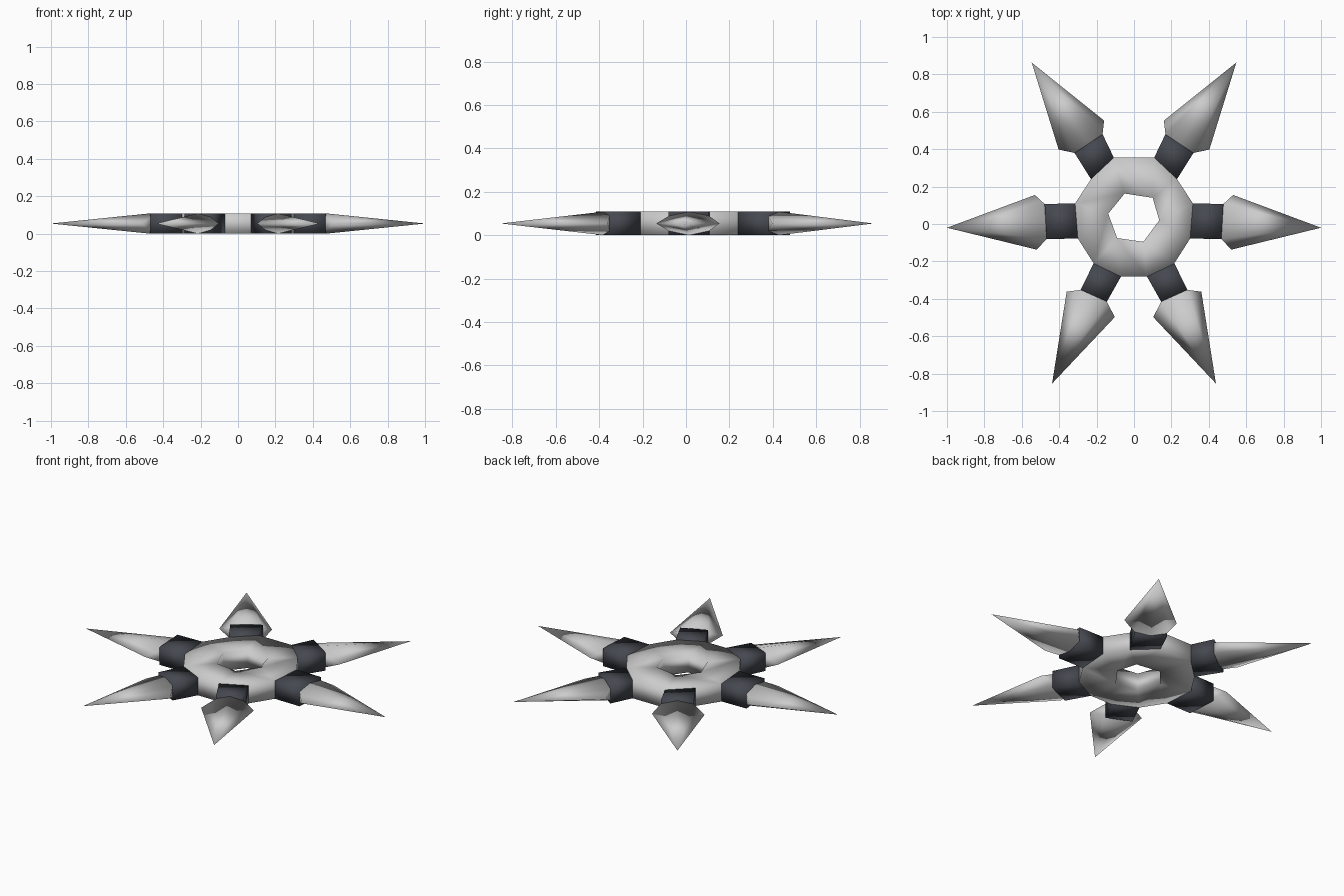
import bpy, bmesh
from mathutils import Vector

if "Cube" in bpy.data.objects:
    bpy.data.objects.remove(bpy.data.objects["Cube"])

H = 0.108          # full thickness
M = H / 2          # mid plane

dark = bpy.data.materials.new("dark_grip")
dark.diffuse_color = (0.06, 0.065, 0.08, 1)
dark.use_nodes = True
dark.node_tree.nodes["Principled BSDF"].inputs["Base Color"].default_value = dark.diffuse_color


def make(name, verts, faces, mat=None):
    me = bpy.data.meshes.new(name)
    me.from_pydata([tuple(v) for v in verts], [], faces)
    bm = bmesh.new()
    bm.from_mesh(me)
    bmesh.ops.recalc_face_normals(bm, faces=bm.faces)
    for f in bm.faces:
        f.smooth = True
    bm.to_mesh(me)
    bm.free()
    ob = bpy.data.objects.new(name, me)
    bpy.context.collection.objects.link(ob)
    if mat:
        me.materials.append(mat)
    return ob


# Each arm on the +x side: root edge, grip end edge, head shoulders, tip (left to right looking outward)
arms = {
    "upper": [(0.108, 0.355), (0.23, 0.24), (0.318, 0.38), (0.168, 0.48),
              (0.16, 0.553), (0.403, 0.398), (0.547, 0.863)],
    "side": [(0.315, 0.11), (0.30, -0.078), (0.467, -0.08), (0.478, 0.107),
             (0.53, 0.155), (0.52, -0.137), (1.0, -0.02)],
    "lower": [(0.216, -0.21), (0.07, -0.282), (0.145, -0.415), (0.285, -0.352),
              (0.36, -0.362), (0.103, -0.498), (0.438, -0.853)],
}

# Central ring: twelve-sided outside, slightly turned hexagonal hole
right = [p for k in ("upper", "side", "lower") for p in arms[k][:2]]
outer = right + [(-x, y) for x, y in reversed(right)]
inner = [(0.10, 0.14), (0.135, 0.02), (0.05, -0.095),
         (-0.09, -0.075), (-0.138, 0.055), (-0.05, 0.163)]
verts = [(x, y, z) for z in (0, H) for x, y in outer + inner]
faces = []
for i in range(6):
    a, b, c = 2 * i, 2 * i + 1, (2 * i + 2) % 12
    p, q = 12 + i, 12 + (i + 1) % 6
    for o in (0, 18):
        faces += [(a + o, b + o, p + o), (b + o, c + o, q + o, p + o)]
    for u, v in ((a, b), (b, c), (p, q)):
        faces.append((u, v, v + 18, u + 18))
make("centre_ring", verts, faces)

# Grips and spear heads, both sides
for side, sx in (("right", 1), ("left", -1)):
    for key, pts in arms.items():
        r0, r1, e1, e0, s0, s1, tip = [Vector((sx * x, y, 0)) for x, y in pts]
        up = Vector((0, 0, 1))

        # Box grip
        quad = [r0, r1, e1, e0]
        make(f"{side}_{key}_grip", quad + [v + up * H for v in quad],
             [(0, 1, 2, 3), (4, 5, 6, 7)] +
             [(i, (i + 1) % 4, (i + 1) % 4 + 4, i + 4) for i in range(4)], dark)

        # Spear head: lens-shaped collar, wide shoulders, long point
        c = (e0 + e1) / 2
        section = [s0 + up * M, e0 + up * 0.088, c + up * H, e1 + up * 0.088,
                   s1 + up * M, e1 + up * 0.02, c, e0 + up * 0.02]
        faces = [(i, (i + 1) % 8, 8) for i in range(8)]
        faces += [(0, 1, 7), (3, 4, 5), (1, 2, 3, 5, 6, 7)]
        make(f"{side}_{key}_spear_head", section + [tip + up * M], faces)
